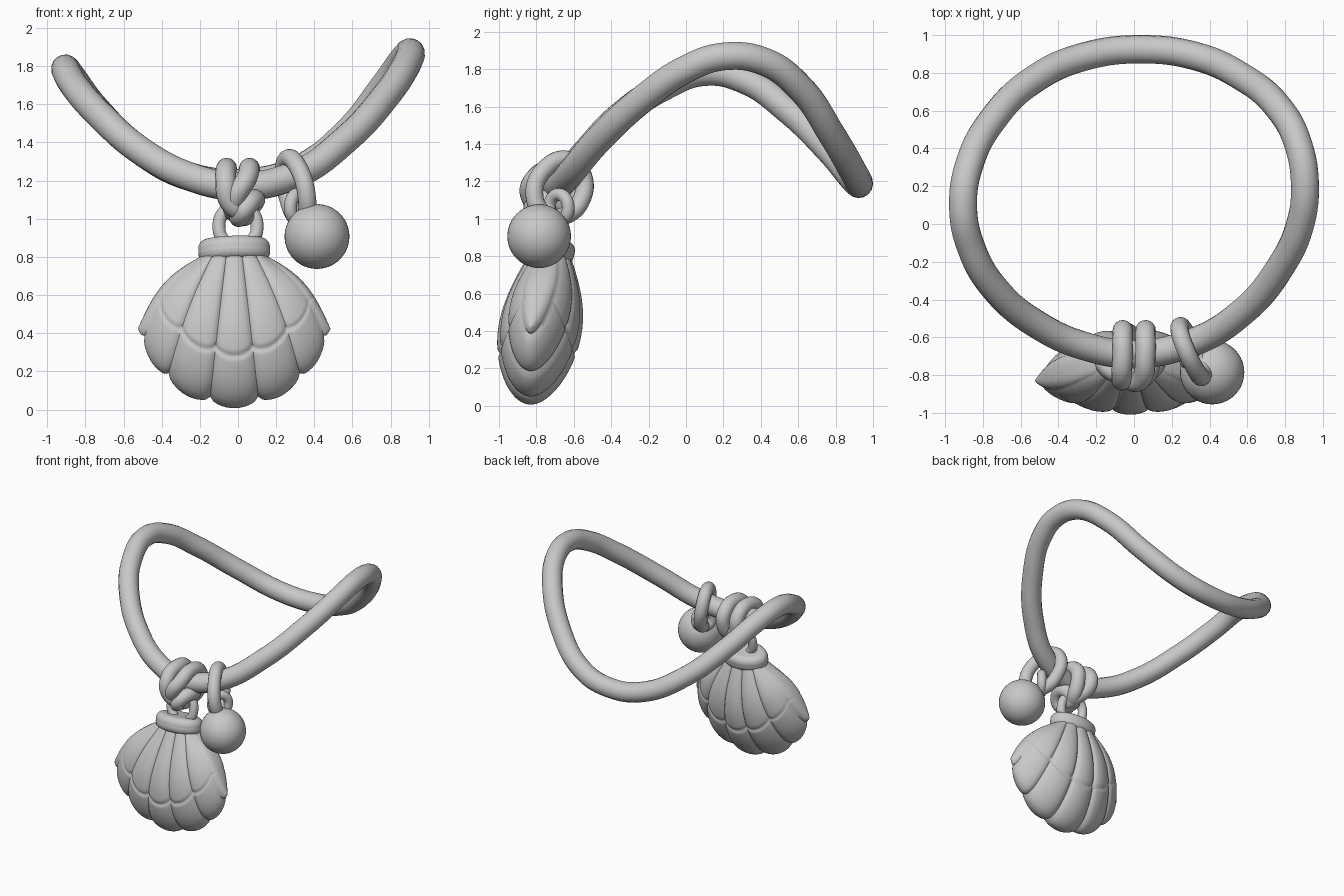
import bpy, bmesh, math
from math import sin, cos, pi
from mathutils import Vector

if "Cube" in bpy.data.objects:
    bpy.data.objects.remove(bpy.data.objects["Cube"])

grey = bpy.data.materials.new("plain_grey")
grey.use_nodes = True
grey.diffuse_color = (0.58, 0.58, 0.58, 1)
grey.node_tree.nodes["Principled BSDF"].inputs["Base Color"].default_value = (0.58, 0.58, 0.58, 1)


def finish(obj, name, angle=50):
    """Name, colour and smooth a mesh part."""
    obj.name = obj.data.name = name
    obj.data.materials.clear()
    obj.data.materials.append(grey)
    bpy.ops.object.select_all(action="DESELECT")
    obj.select_set(True)
    bpy.context.view_layer.objects.active = obj
    bpy.ops.object.shade_smooth_by_angle(angle=math.radians(angle))
    return obj


def tube(name, points, radius):
    """Closed round tube through the points."""
    curve = bpy.data.curves.new(name, "CURVE")
    curve.dimensions = "3D"
    curve.bevel_depth = radius
    curve.bevel_resolution = 6
    curve.resolution_u = 8
    spline = curve.splines.new("BEZIER")
    spline.bezier_points.add(len(points) - 1)
    for knot, p in zip(spline.bezier_points, points):
        knot.co = p
        knot.handle_left_type = knot.handle_right_type = "AUTO"
    spline.use_cyclic_u = True
    obj = bpy.data.objects.new(name, curve)
    bpy.context.collection.objects.link(obj)
    bpy.ops.object.select_all(action="DESELECT")
    obj.select_set(True)
    bpy.context.view_layer.objects.active = obj
    bpy.ops.object.convert(target="MESH")
    return finish(bpy.context.object, name)


# Saddle-shaped band
tube("band", [
    (0, -.69, 1.17), (.3, -.63, 1.23), (.57, -.47, 1.42), (.78, -.22, 1.65),
    (.88, 0, 1.8), (.905, .2, 1.868), (.87, .42, 1.84), (.77, .61, 1.7),
    (.57, .78, 1.45), (.32, .89, 1.26), (.05, .925, 1.19), (-.25, .89, 1.22),
    (-.53, .765, 1.37), (-.75, .55, 1.58), (-.87, .32, 1.74), (-.905, .1, 1.785),
    (-.86, -.13, 1.7), (-.73, -.35, 1.55), (-.5, -.54, 1.35), (-.25, -.65, 1.22),
], 0.075)

# Knot: two cord loops over the band that meet below it
tube("knot_left_loop", [
    (-.06, -.7, 1.265), (-.065, -.81, 1.21), (-.05, -.82, 1.1), (.02, -.77, 1.03),
    (.02, -.64, 1.03), (-.05, -.57, 1.12), (-.06, -.58, 1.22)], 0.054)
tube("knot_right_loop", [
    (.06, -.7, 1.265), (.045, -.81, 1.21), (-.01, -.83, 1.12), (-.02, -.74, 1.04),
    (.04, -.64, 1.03), (.06, -.57, 1.12), (.06, -.58, 1.22)], 0.054)
tube("knot_cross_loop", [
    (.07, -.79, 1.09), (.02, -.81, 1.03), (.02, -.7, 1.02), (.08, -.68, 1.08)], 0.052)

# Links for the two charms
tube("shell_link", [(.1 * cos(a), -.71 + .02 * sin(a), .96 + .11 * sin(a))
                    for a in (i * pi / 4 for i in range(8))], 0.034)
tube("ball_loop", [
    (.26, -.63, 1.315), (.32, -.76, 1.26), (.36, -.81, 1.12), (.355, -.75, 1.02),
    (.3, -.64, 1.02), (.265, -.56, 1.1), (.24, -.55, 1.23)], 0.048)
tube("ball_link", [(.315 + .04 * cos(a), -.68 + .05 * cos(a), 1.06 + .07 * sin(a))
                   for a in (i * pi / 4 for i in range(8))], 0.034)

# Ball charm
bpy.ops.mesh.primitive_uv_sphere_add(segments=40, ring_count=24, radius=0.17,
                                     location=(.414, -.785, .907))
finish(bpy.context.object, "ball_charm")

# Collar: rounded oval slab, tipped back
bpy.ops.mesh.primitive_cylinder_add(vertices=48, radius=1, depth=0.12,
                                    location=(-.02, -.725, .835), rotation=(-.2, -.03, 0))
collar = bpy.context.object
collar.scale = (.188, .13, 1)
bpy.ops.object.transform_apply(location=False, rotation=False, scale=True)
bevel = collar.modifiers.new("round_edges", "BEVEL")
bevel.width = 0.045
bevel.segments = 5
finish(collar, "shell_collar")


def shell_point(a, v):
    """Point at angle a round the shell, v from hinge to rim."""
    side, face = sin(a), cos(a)
    lobe = abs(cos(6 * a)) ** 0.5
    top = Vector((.16 * side, 0, .81))
    rim = Vector((.505 * side, 0, .54 - .52 * math.sqrt(face * face + .05)))
    p = top.lerp(rim, v * (1 - .055 * (1 - lobe) * v))
    bow = sin(pi * v) * side * side
    p.x += .035 * bow * side
    p.z += .045 * bow
    # Ribbed thickness with a growth crease
    crease = math.exp(-((v - .63 - .03 * lobe) / .016) ** 2)
    thick = (.11 + .115 * sin(pi * v)) * math.sqrt(max(0, 1 - v ** 13))
    thick *= (.88 + .12 * lobe) * (1 - .06 * crease)
    depth = math.copysign(abs(face) ** .65, face)
    return Vector((p.x - .02, -.73 - .1 * v - thick * depth, p.z))


# Scallop shell charm
AROUND, ALONG = 144, 80
bm = bmesh.new()
rings = []
for j in range(ALONG + 1):
    v = sin(pi / 2 * j / ALONG)
    rings.append([bm.verts.new(shell_point(2 * pi * i / AROUND, v)) for i in range(AROUND)])
for low, high in zip(rings, rings[1:]):
    for i in range(AROUND):
        k = (i + 1) % AROUND
        bm.faces.new((low[i], low[k], high[k], high[i]))
bm.faces.new(rings[0])
bmesh.ops.remove_doubles(bm, verts=bm.verts, dist=0.0002)
bmesh.ops.recalc_face_normals(bm, faces=bm.faces)
mesh = bpy.data.meshes.new("shell_charm")
bm.to_mesh(mesh)
bm.free()
shell = bpy.data.objects.new("shell_charm", mesh)
bpy.context.collection.objects.link(shell)
finish(shell, "shell_charm", 60)
